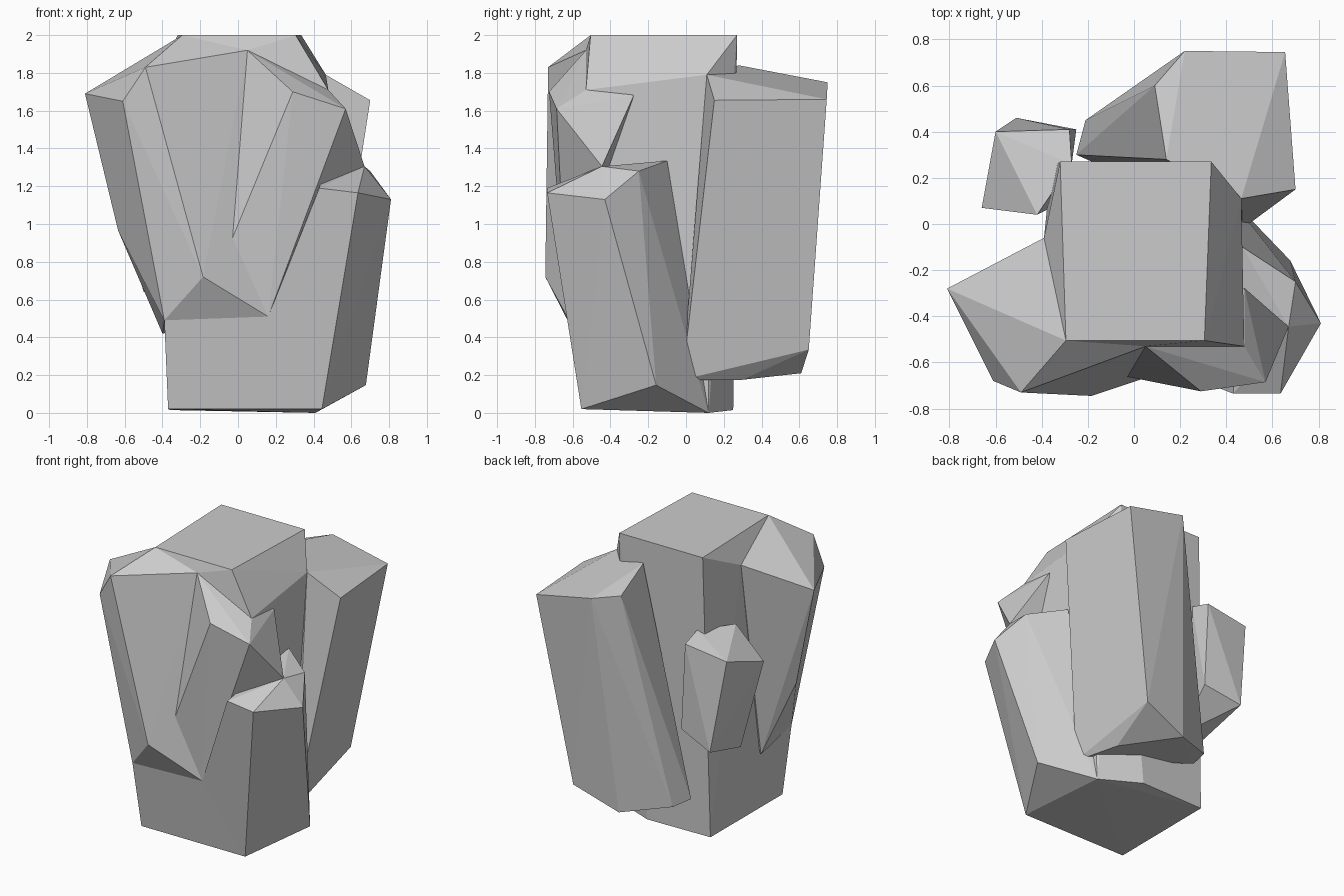
import bpy, bmesh


def chunk(name, points):
    """Faceted rock: convex hull of its corner points."""
    bm = bmesh.new()
    for p in points:
        bm.verts.new(p)
    res = bmesh.ops.convex_hull(bm, input=bm.verts[:])
    loose = [v for v in bm.verts if not v.link_faces]
    bmesh.ops.delete(bm, geom=loose, context='VERTS')
    bmesh.ops.dissolve_limit(bm, angle_limit=0.03, verts=bm.verts[:], edges=bm.edges[:])
    bmesh.ops.recalc_face_normals(bm, faces=bm.faces[:])
    me = bpy.data.meshes.new(name)
    bm.to_mesh(me)
    bm.free()
    ob = bpy.data.objects.new(name, me)
    bpy.context.collection.objects.link(ob)
    return ob


# Central column: flat top, five-sided foot
chunk("rock_column", [
    (-.32, .27, 2), (.335, .27, 2), (.305, -.505, 2), (-.295, -.505, 2),
    (.478, -.53, 1.71), (.465, .11, 1.79), (-.39, -.06, 1.84), (.05, -.53, 1.92),
    (-.39, -.627, .49), (.16, -.63, .51),
    (-.37, -.554, .02), (.444, -.554, .02), (.41, .12, 0), (.13, .25, .015), (-.36, .24, .015)])

# Front left overhanging slab
chunk("front_left_rock", [
    (-.295, -.505, 2), (.05, -.53, 1.92), (-.39, -.06, 1.84),
    (-.81, -.28, 1.69), (-.61, -.68, 1.65), (-.49, -.73, 1.83),
    (-.185, -.745, .72), (-.39, -.627, .49), (.16, -.63, .51),
    (-.635, -.33, .966), (-.40, -.27, .42)])

# Front right wedge
chunk("front_right_rock", [
    (.05, -.53, 1.92), (.29, -.725, 1.70), (.57, -.685, 1.61),
    (.478, -.53, 1.71), (.478, -.277, 1.68), (.67, -.445, 1.305),
    (.16, -.63, .51), (-.04, -.66, .90)])

# Low right-hand rock
chunk("right_rock", [
    (.81, -.43, 1.13), (.635, -.735, 1.165), (.67, -.445, 1.305), (.70, -.25, 1.28),
    (.47, -.10, 1.335), (.43, -.735, 1.19), (.16, -.63, .51),
    (.677, -.158, .147), (.48, .03, .175), (.444, -.554, .02), (.41, .12, .0)])

# Tall back rock
chunk("back_rock", [
    (.70, .15, 1.655), (.655, .745, 1.66), (.22, .75, 1.75), (.09, .60, 1.745),
    (.14, .28, 1.84), (.465, .11, 1.79),
    (.43, .65, .335), (.10, .61, .21), (-.21, .45, .27), (-.25, .30, .28),
    (.39, .295, .175), (.47, -.02, .175)])

# Small rock on the back left
chunk("back_left_rock", [
    (-.66, .07, 1.28), (-.60, .40, 1.385), (-.28, .41, 1.43), (-.42, .04, 1.47),
    (-.27, .26, 1.47), (-.51, .46, .74), (-.50, .10, .64), (-.25, .41, .82),
    (-.30, .10, .60)])
